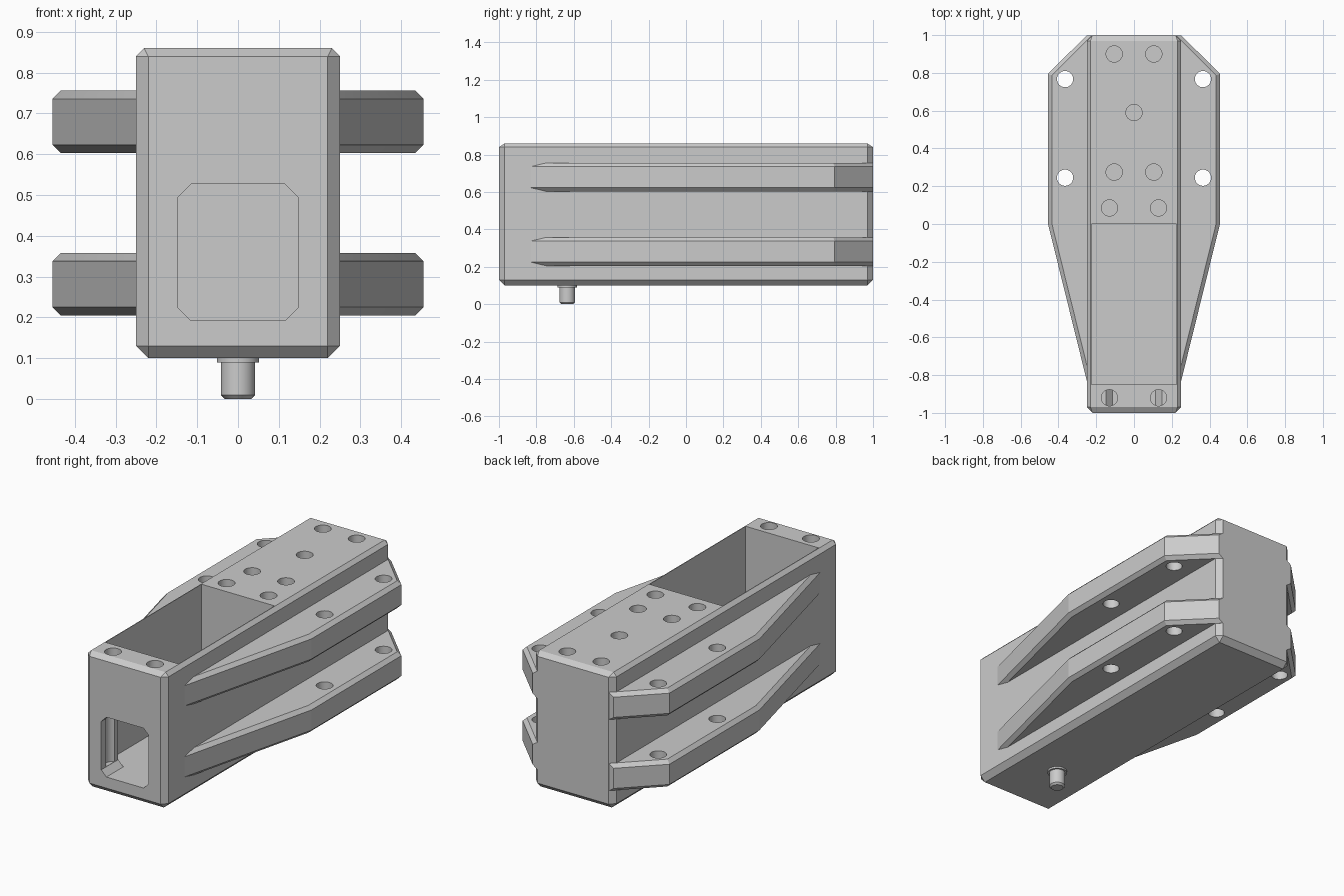
import bpy, bmesh, math

if "Cube" in bpy.data.objects:
    bpy.data.objects.remove(bpy.data.objects["Cube"])

grey = bpy.data.materials.new("light grey")
grey.diffuse_color = (0.6, 0.6, 0.6, 1)
grey.use_nodes = True
grey.node_tree.nodes["Principled BSDF"].inputs["Base Color"].default_value = grey.diffuse_color


def finish(name, bm):
    bmesh.ops.recalc_face_normals(bm, faces=bm.faces)
    mesh = bpy.data.meshes.new(name)
    bm.to_mesh(mesh)
    bm.free()
    mesh.materials.append(grey)
    obj = bpy.data.objects.new(name, mesh)
    bpy.context.collection.objects.link(obj)
    return obj


def prism(name, base, offset):
    """Extrude a closed outline along an offset vector."""
    bm = bmesh.new()
    a = [bm.verts.new(p) for p in base]
    b = [bm.verts.new([c + d for c, d in zip(p, offset)]) for p in base]
    bm.faces.new(a)
    bm.faces.new(b[::-1])
    n = len(a)
    for i in range(n):
        bm.faces.new((a[i], b[i], b[(i + 1) % n], a[(i + 1) % n]))
    return finish(name, bm)


def circle(x, y, z, r, n=32):
    return [(x + r * math.cos(2 * math.pi * i / n), y + r * math.sin(2 * math.pi * i / n), z)
            for i in range(n)]


def select(obj):
    bpy.ops.object.select_all(action='DESELECT')
    obj.select_set(True)
    bpy.context.view_layer.objects.active = obj


def cut(obj, cutter):
    mod = obj.modifiers.new("cut", 'BOOLEAN')
    mod.operation = 'DIFFERENCE'
    mod.solver = 'EXACT'
    mod.object = cutter
    select(obj)
    bpy.ops.object.modifier_apply(modifier=mod.name)
    bpy.data.objects.remove(cutter)


def smooth(obj):
    select(obj)
    bpy.ops.object.shade_smooth_by_angle(angle=math.radians(13))


# Body: long box with chamfered edges
bm = bmesh.new()
for sx in (-1, 1):
    for sy in (-1, 1):
        for x, y, z in ((0.22, 1, 0.13), (0.25, 0.97, 0.13), (0.22, 0.97, 0.10),
                        (0.22, 1, 0.84), (0.25, 0.97, 0.84), (0.23, 0.97, 0.86)):
            bm.verts.new((sx * x, sy * y, z))
bmesh.ops.convex_hull(bm, input=bm.verts)
bmesh.ops.dissolve_limit(bm, angle_limit=0.01, verts=bm.verts, edges=bm.edges)
body = finish("body", bm)

# Open pocket in the top
w = 0.226
cut(body, prism("pocket_cutter", [(-w, -0.85, 0.19), (w, -0.85, 0.19), (w, 0, 0.19), (-w, 0, 0.19)],
                (0, 0, 1)))

# Front window with clipped corners
window = [(sx * x, -1.1, z) for sx, pts in (
    (1, ((0.115, 0.192), (0.147, 0.224), (0.147, 0.495), (0.115, 0.527))),
    (-1, ((0.115, 0.527), (0.147, 0.495), (0.147, 0.224), (0.115, 0.192)))) for x, z in pts]
cut(body, prism("window_cutter", window, (0, 0.35, 0)))

# Blind screw holes in the top: x, y, floor height
for x, y, z in ((-0.13, -0.92, 0.225), (0.13, -0.92, 0.225), (-0.13, 0.085, 0.56), (0.13, 0.085, 0.56),
                (-0.105, 0.275, 0.56), (0.105, 0.275, 0.56), (0, 0.59, 0.56),
                (-0.105, 0.9, 0.56), (0.105, 0.9, 0.56)):
    cut(body, prism("screw_cutter", circle(x, y, z, 0.043), (0, 0, 1)))
smooth(body)

# Side flanges: two per side, outer edges chamfered, two through holes each
plan = [(0.235, -0.89), (0.455, 0), (0.455, 0.795), (0.25, 0.999),
        (0.2, 0.999), (0.2, 0.1), (0.235, 0.1)]
for side, sx in (("left", -1), ("right", 1)):
    for level, z in (("lower", 0.205), ("upper", 0.603)):
        flange = prism(f"{level}_{side}_flange", [(sx * x, y, z) for x, y in plan], (0, 0, 0.153))
        bm = bmesh.new()
        bm.from_mesh(flange.data)
        outer = []
        for e in bm.edges:
            a, b = (v.co for v in e.verts)
            mid = (a + b) / 2
            if abs(a.z - b.z) < 1e-4 and abs(mid.x) > 0.3:
                outer.append(e)
        bmesh.ops.bevel(bm, geom=outer, offset=0.02, offset_type='OFFSET', segments=1,
                        affect='EDGES', clamp_overlap=False)
        bm.to_mesh(flange.data)
        bm.free()
        for y in (0.245, 0.767):
            cut(flange, prism("hole_cutter", circle(sx * 0.365, y, z - 0.1, 0.043), (0, 0, 0.4)))
        smooth(flange)

# Locating pin under the front, lathed from a profile
bm = bmesh.new()
rings = [[bm.verts.new(p) for p in circle(0, -0.635, z, r)] for r, z in (
    (0.032, 0), (0.042, 0.01), (0.042, 0.09), (0.052, 0.09), (0.052, 0.105))]
for lo, hi in zip(rings, rings[1:]):
    for i in range(32):
        j = (i + 1) % 32
        bm.faces.new((lo[i], lo[j], hi[j], hi[i]))
bm.faces.new(rings[0])
bm.faces.new(rings[-1])
smooth(finish("locating_pin", bm))
